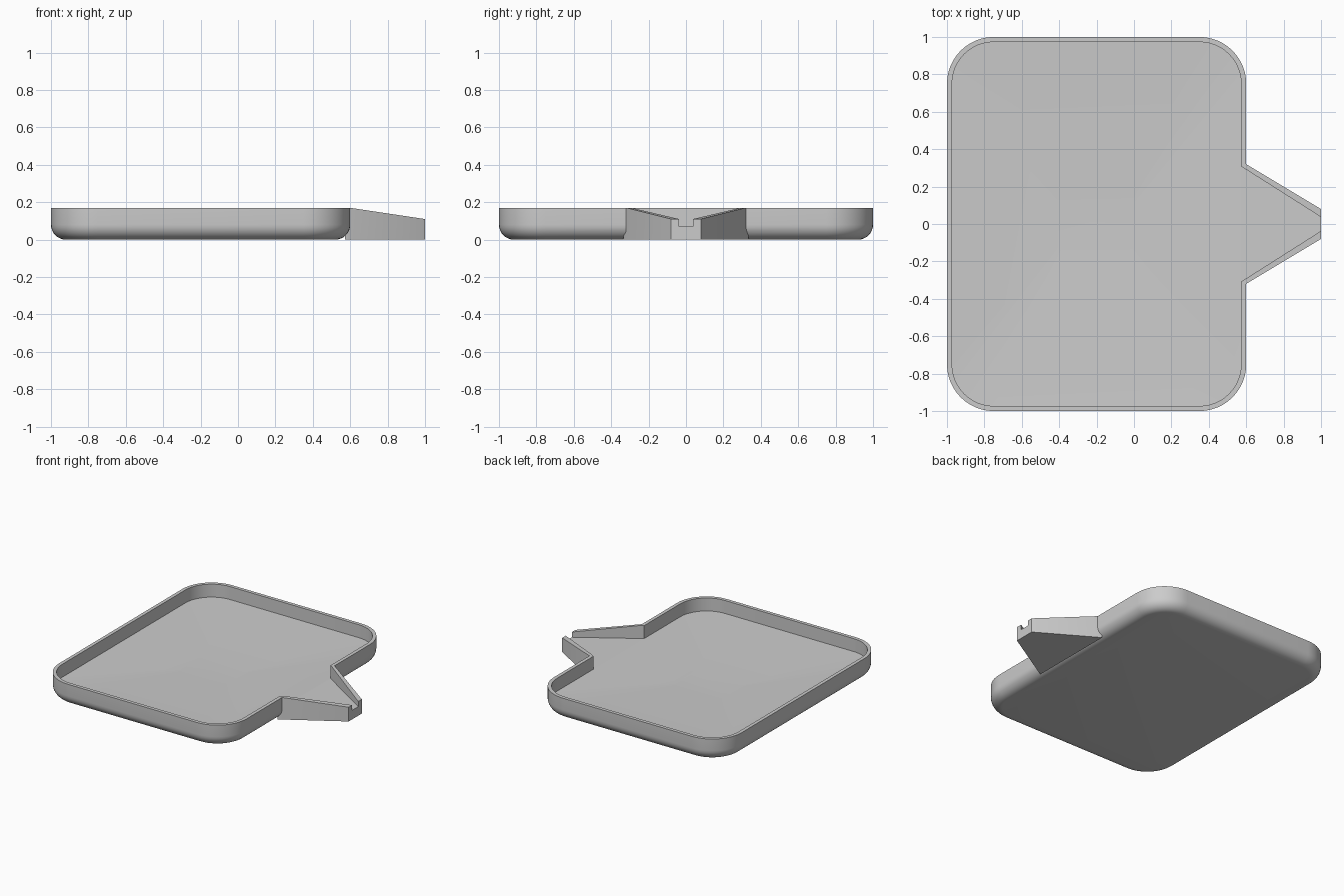
import bpy, bmesh
from math import sin, cos, pi

cube = bpy.data.objects.get("Cube")
if cube:
    bpy.data.objects.remove(cube)

grey = bpy.data.materials.new("plain_grey")
grey.use_nodes = True
colour = (0.6, 0.6, 0.6, 1)
grey.diffuse_color = colour
grey.node_tree.nodes["Principled BSDF"].inputs["Base Color"].default_value = colour

CX, HX, HY, R = -0.2, 0.8, 1.0, 0.25      # tray centre, half sizes, corner radius
RIM, FLOOR, WALL, FILLET = 0.17, 0.07, 0.027, 0.08
MOUTH = 0.32                              # half width of the opening
SEG = 12


def finish(name, bm):
    bmesh.ops.recalc_face_normals(bm, faces=bm.faces)
    mesh = bpy.data.meshes.new(name)
    bm.to_mesh(mesh)
    bm.free()
    mesh.materials.append(grey)
    obj = bpy.data.objects.new(name, mesh)
    bpy.context.collection.objects.link(obj)
    bpy.ops.object.select_all(action='DESELECT')
    obj.select_set(True)
    bpy.context.view_layer.objects.active = obj
    bpy.ops.object.shade_smooth_by_angle(angle=0.6)


def ring(bm, hx, hy, r, z, mouth=MOUTH):
    """Rounded rectangle that starts and ends at the mouth on the +x side."""
    pts = [(hx, mouth)]
    for k, (sx, sy) in enumerate([(1, 1), (-1, 1), (-1, -1), (1, -1)]):
        for i in range(SEG + 1):
            a = (k + i / SEG) * pi / 2
            pts.append((sx * (hx - r) + r * cos(a), sy * (hy - r) + r * sin(a)))
    pts.append((hx, -mouth))
    return [bm.verts.new((CX + x, y, z)) for x, y in pts]


def bridge(bm, a, b, closed):
    n = len(a)
    for i in range(n if closed else n - 1):
        j = (i + 1) % n
        bm.faces.new((a[i], a[j], b[j], b[i]))


# Tray: filleted shell, upright rim with a mouth, and a shallow dished floor
bm = bmesh.new()
rings = []
for i in range(9):
    a = i / 8 * pi / 2
    d = FILLET * (1 - sin(a))
    rings.append(ring(bm, HX - d, HY - d, R - d, FILLET * (1 - cos(a))))
bm.faces.new(rings[0])
rings.append(ring(bm, HX, HY, R, RIM))
for z in (RIM, FLOOR):
    rings.append(ring(bm, HX - WALL, HY - WALL, R - WALL, z))
for i in range(len(rings) - 1):
    bridge(bm, rings[i], rings[i + 1], closed=i < 6)
centre = ring(bm, 0.21, 0.14, 0.02, 0.04, mouth=0.08)
bridge(bm, rings[-1], centre, closed=True)
bm.faces.new(centre)
finish("tray", bm)

# Spout: tapering open channel lofted through three U sections
bm = bmesh.new()
sections = []
for x, base, outer, inner, top in [
        (CX + HX - WALL, 0.336, MOUTH, 0.308, RIM),
        (CX + HX, MOUTH, MOUTH, 0.291, RIM),
        (1.0, 0.08, 0.08, 0.037, 0.11)]:
    half = [(base, 0), (outer, top), (inner, top), (inner, FLOOR)]
    outline = half + [(-y, z) for y, z in reversed(half)]
    sections.append([bm.verts.new((x, y, z)) for y, z in outline])
for a, b in zip(sections, sections[1:]):
    bridge(bm, a, b, closed=True)
bm.faces.new(sections[0])
bm.faces.new(sections[-1])
finish("pouring_spout", bm)
